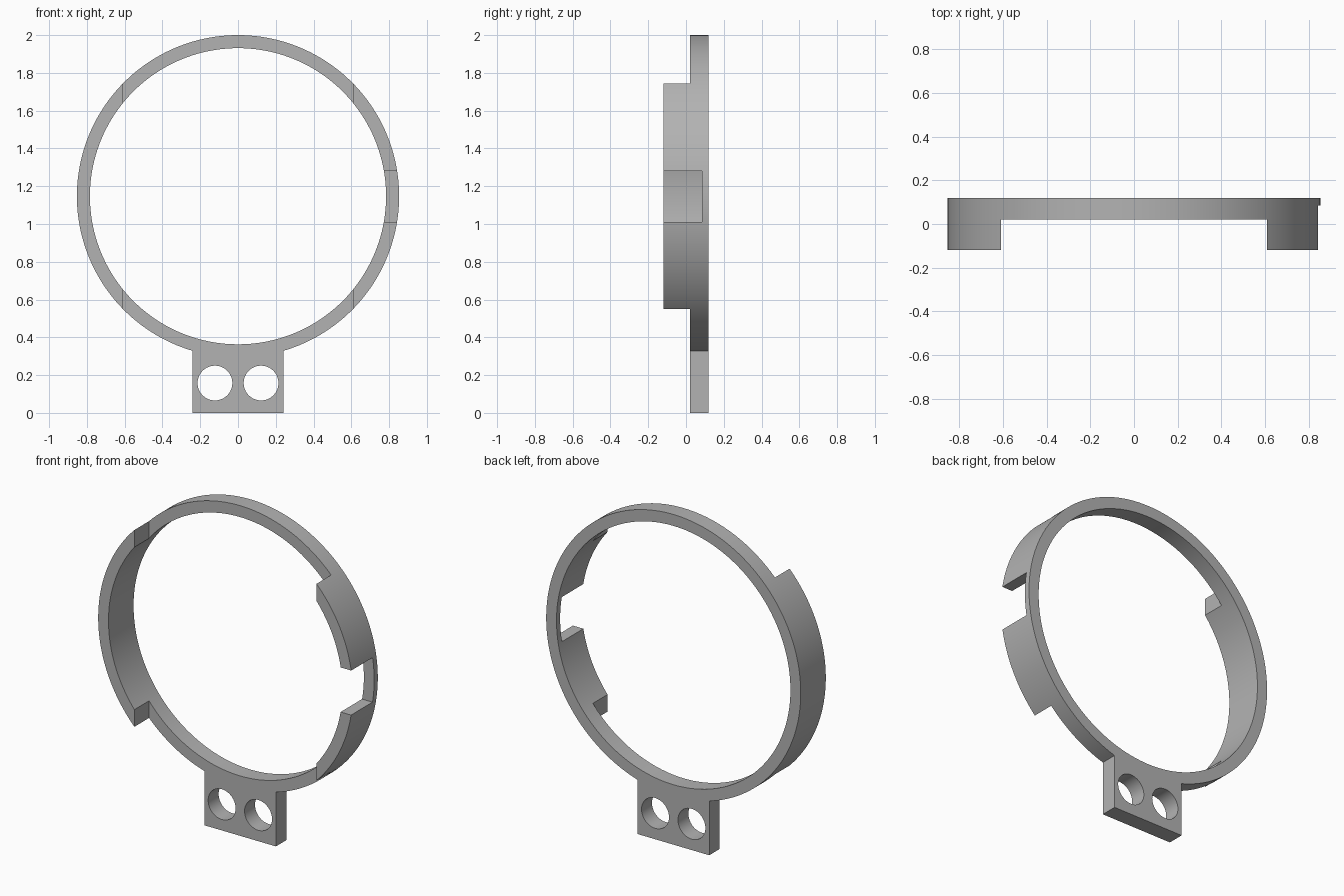
import bpy
import bmesh
import math
from mathutils import Matrix

if "Cube" in bpy.data.objects:
    bpy.data.objects.remove(bpy.data.objects["Cube"], do_unlink=True)

R_OUT, R_IN, CZ = 0.853, 0.784, 1.147    # ring radii and centre height
FRONT, STEP, BACK = -0.12, 0.02, 0.12    # depths along y
TAB = 0.24                               # half width of the tab
SEGMENTS = 160

grey = bpy.data.materials.new("mid_grey")
grey.use_nodes = True
color = (0.45, 0.45, 0.45, 1)
grey.diffuse_color = color
grey.node_tree.nodes["Principled BSDF"].inputs["Base Color"].default_value = color


def make_object(name, bm):
    bmesh.ops.recalc_face_normals(bm, faces=bm.faces)
    mesh = bpy.data.meshes.new(name)
    bm.to_mesh(mesh)
    bm.free()
    mesh.materials.append(grey)
    obj = bpy.data.objects.new(name, mesh)
    bpy.context.collection.objects.link(obj)
    return obj


def box(name, low, high):
    bm = bmesh.new()
    bmesh.ops.create_cube(bm, size=1)
    for v in bm.verts:
        v.co = [a + (c + 0.5) * (b - a) for a, b, c in zip(low, high, v.co)]
    return make_object(name, bm)


def bore(name, x, z, radius, segments):
    bm = bmesh.new()
    turn = Matrix.Translation((x, 0, z)) @ Matrix.Rotation(math.pi / 2, 4, "X")
    bmesh.ops.create_cone(bm, cap_ends=True, segments=segments, radius1=radius,
                          radius2=radius, depth=1, matrix=turn)
    return make_object(name, bm)


# Ring disc and tab as one outline, extruded along y
half = math.asin(TAB / R_OUT)
start, sweep = -math.pi / 2 + half, 2 * (math.pi - half)
outline = [(R_OUT * math.cos(start + sweep * i / SEGMENTS),
            CZ + R_OUT * math.sin(start + sweep * i / SEGMENTS))
           for i in range(SEGMENTS + 1)]
outline += [(-TAB, 0), (TAB, 0)]
bm = bmesh.new()
face = bm.faces.new([bm.verts.new((x, FRONT, z)) for x, z in outline])
extruded = bmesh.ops.extrude_face_region(bm, geom=[face])["geom"]
bmesh.ops.translate(bm, vec=(0, BACK - FRONT, 0),
                    verts=[g for g in extruded if isinstance(g, bmesh.types.BMVert)])
ring = make_object("mounting_ring", bm)

# Cutters: bore, front relief between side walls, left notch, two tab holes
cutters = [
    bore("ring_bore", 0, CZ, R_IN, SEGMENTS),
    box("front_relief", (-0.61, -0.5, -0.5), (0.61, STEP, 2.5)),
    box("left_notch", (0.6, -0.5, 1.01), (1, 0.085, 1.28)),
]
cutters += [bore("tab_hole", side * 0.122, 0.158, 0.092, 64) for side in (-1, 1)]

bpy.context.view_layer.objects.active = ring
for cutter in cutters:
    cutter.hide_render = True
    mod = ring.modifiers.new(cutter.name, "BOOLEAN")
    mod.operation = "DIFFERENCE"
    mod.solver = "EXACT"
    mod.object = cutter
    bpy.ops.object.modifier_apply(modifier=mod.name)
    bpy.data.objects.remove(cutter, do_unlink=True)

# Smooth round walls, keep sharp rims
bpy.ops.object.select_all(action="DESELECT")
ring.select_set(True)
bpy.ops.object.shade_smooth_by_angle(angle=math.radians(30))
